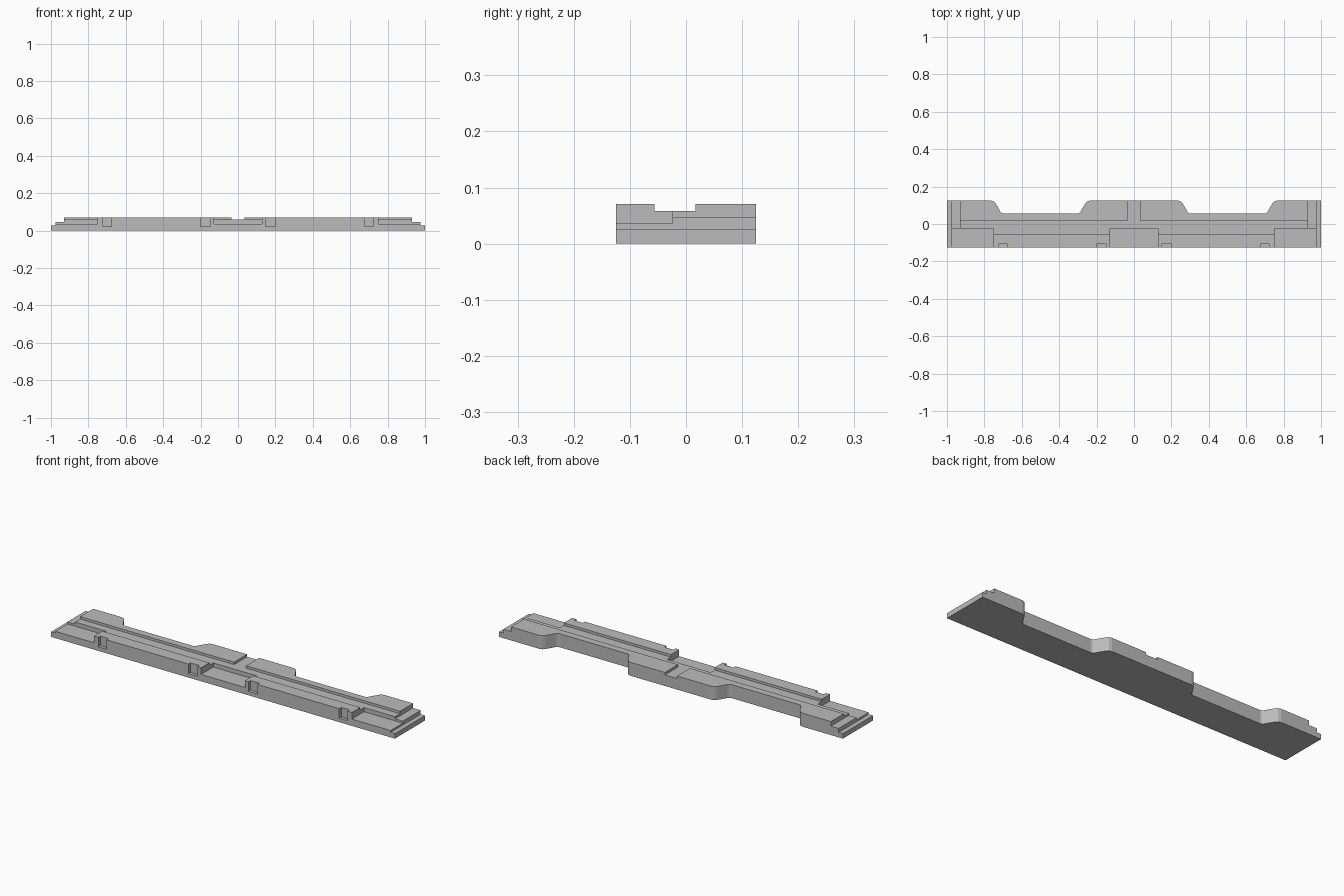
import bpy, bmesh
from mathutils import Vector

cube = bpy.data.objects.get("Cube")
if cube:
    bpy.data.objects.remove(cube, do_unlink=True)

HALF_Y, TOP = 0.125, 0.071
OVER = 1.2  # cutters reach past the body

grey = bpy.data.materials.new("plain_grey")
grey.use_nodes = True
colour = (0.5, 0.5, 0.5, 1)
grey.diffuse_color = colour
grey.node_tree.nodes["Principled BSDF"].inputs["Base Color"].default_value = colour


def prism(name, outline, z0, z1):
    """Extrude a counter-clockwise outline from z0 to z1."""
    bm = bmesh.new()
    base = bm.faces.new([bm.verts.new((x, y, z0)) for x, y in outline])
    out = bmesh.ops.extrude_face_region(bm, geom=[base])
    verts = [v for v in out["geom"] if isinstance(v, bmesh.types.BMVert)]
    bmesh.ops.translate(bm, verts=verts, vec=Vector((0, 0, z1 - z0)))
    bmesh.ops.recalc_face_normals(bm, faces=bm.faces)
    mesh = bpy.data.meshes.new(name)
    bm.to_mesh(mesh)
    bm.free()
    mesh.materials.append(grey)
    obj = bpy.data.objects.new(name, mesh)
    bpy.context.collection.objects.link(obj)
    return obj


def cut(body, x0, x1, y0, y1, floor):
    """Remove everything above the floor inside a rectangle."""
    tool = prism("cutter", [(x0, y0), (x1, y0), (x1, y1), (x0, y1)], floor, 0.2)
    tool.hide_render = True
    mod = body.modifiers.new("cut", "BOOLEAN")
    mod.operation, mod.solver, mod.object = "DIFFERENCE", "EXACT", tool
    bpy.context.view_layer.objects.active = body
    bpy.ops.object.modifier_apply(modifier=mod.name)
    bpy.data.objects.remove(tool, do_unlink=True)


# Plinth outline, with two softened recesses along the back edge
half = [(1, -HALF_Y), (1, HALF_Y),
        (0.765, HALF_Y), (0.75, 0.121), (0.74, 0.11),
        (0.713, 0.064), (0.706, 0.057), (0.697, 0.055),
        (0.303, 0.055), (0.294, 0.057), (0.287, 0.064),
        (0.26, 0.11), (0.25, 0.121), (0.235, HALF_Y)]
outline = half + [(-x, y) for x, y in reversed(half)]
plinth = prism("stepped_plinth", outline, 0, TOP)

# Long groove and the channel leading out of the back
cut(plinth, -OVER, OVER, -0.056, 0.017, 0.058)
cut(plinth, -0.035, 0.035, -0.04, OVER, 0.058)

# Low pockets along the front
cut(plinth, -0.127, 0.127, -OVER, -0.024, 0.036)

for side in (-1, 1):
    def side_cut(x0, x1, y0, y1, floor):
        a, b = sorted((side * x0, side * x1))
        cut(plinth, a, b, y0, y1, floor)

    # End pocket and the two end steps
    side_cut(0.75, OVER, -OVER, -0.024, 0.036)
    side_cut(0.93, OVER, -OVER, OVER, 0.047)
    side_cut(0.975, OVER, -OVER, OVER, 0.026)
    # Small slots in the front face
    side_cut(0.148, 0.2, -OVER, -0.108, 0.021)
    side_cut(0.676, 0.725, -OVER, -0.108, 0.021)
